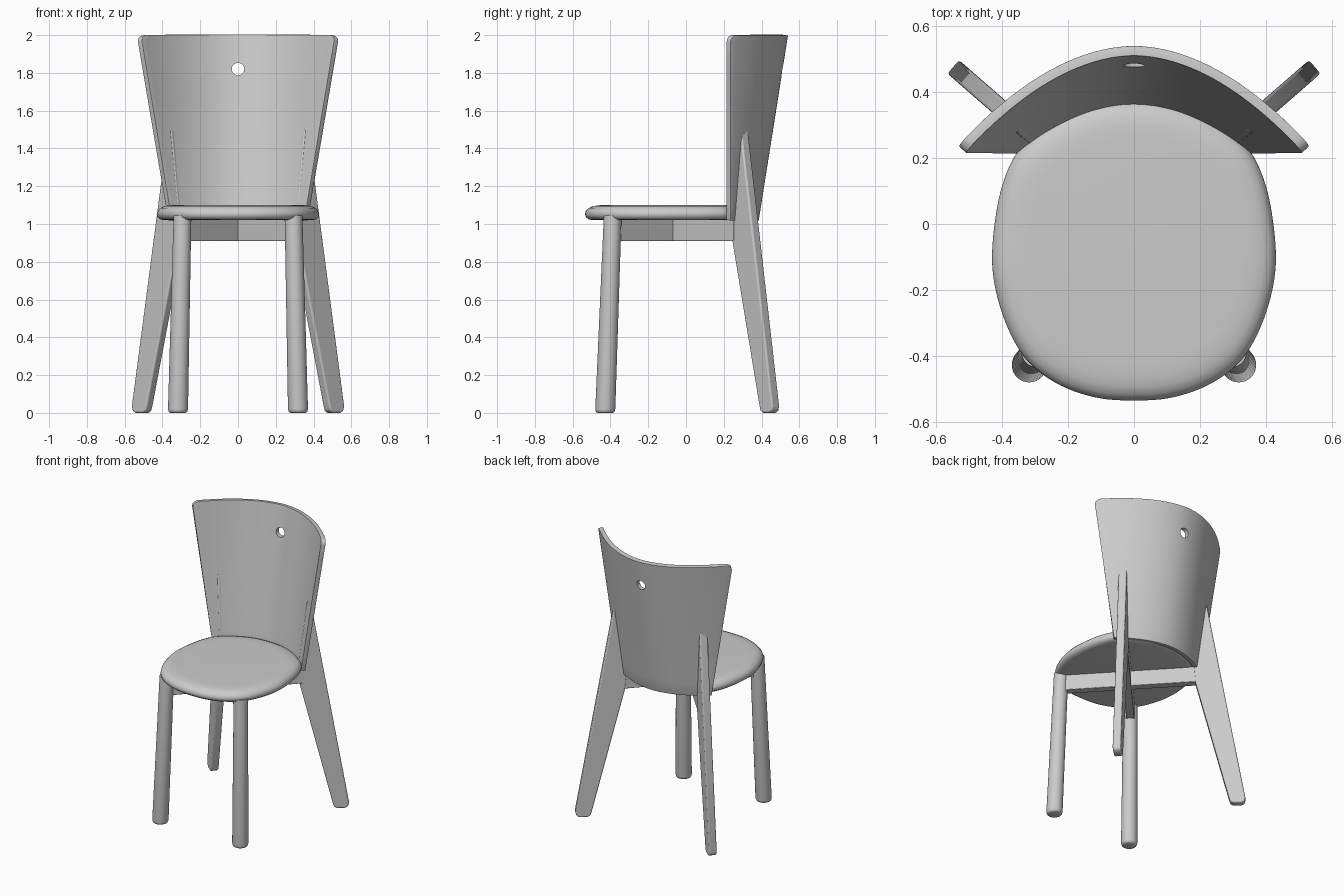
import bpy, bmesh, math
from mathutils import Vector

if "Cube" in bpy.data.objects:
    bpy.data.objects.remove(bpy.data.objects["Cube"])


def finish(name, bm, bevel=0.0, segments=3, angle=35):
    bmesh.ops.recalc_face_normals(bm, faces=bm.faces)
    mesh = bpy.data.meshes.new(name)
    bm.to_mesh(mesh)
    bm.free()
    ob = bpy.data.objects.new(name, mesh)
    bpy.context.collection.objects.link(ob)
    if bevel:
        add_bevel(ob, bevel, segments)
    smooth(ob, angle)
    return ob


def add_bevel(ob, width, segments):
    m = ob.modifiers.new("rounded_edges", 'BEVEL')
    m.width = width
    m.segments = segments
    m.limit_method = 'ANGLE'
    m.angle_limit = math.radians(40)


def smooth(ob, angle):
    bpy.ops.object.select_all(action='DESELECT')
    ob.select_set(True)
    bpy.context.view_layer.objects.active = ob
    bpy.ops.object.shade_smooth_by_angle(angle=math.radians(angle))


def loft(rings):
    """Skin a stack of closed rings and cap both ends."""
    bm = bmesh.new()
    rows = [[bm.verts.new(p) for p in ring] for ring in rings]
    n = len(rows[0])
    for a, b in zip(rows, rows[1:]):
        for i in range(n):
            j = (i + 1) % n
            bm.faces.new((a[i], a[j], b[j], b[i]))
    bm.faces.new(rows[0][::-1])
    bm.faces.new(rows[-1])
    return bm


def closed_spline(pts, steps=6):
    """Catmull-Rom curve through a closed list of points."""
    out, n = [], len(pts)
    for i in range(n):
        p0, p1, p2, p3 = (Vector(pts[(i + k) % n]) for k in (-1, 0, 1, 2))
        for s in range(steps):
            t = s / steps
            out.append(0.5 * (2 * p1 + (p2 - p0) * t + (2 * p0 - 5 * p1 + 4 * p2 - p3) * t * t
                              + (3 * p1 - p0 - 3 * p2 + p3) * t ** 3))
    return out


# Seat: rounded outline lofted through a soft edge profile
half = [(0.12, -0.525), (0.24, -0.48), (0.335, -0.4), (0.4, -0.27), (0.43, -0.12),
        (0.415, 0.05), (0.38, 0.17), (0.33, 0.245), (0.24, 0.31), (0.12, 0.36)]
outline = closed_spline([(0, -0.535)] + half + [(0, 0.372)] + [(-x, y) for x, y in reversed(half)])
edge = [(0.045, 1.02), (0.02, 1.024), (0.005, 1.036), (0, 1.052), (0.004, 1.068),
        (0.018, 1.084), (0.04, 1.094), (0.07, 1.099), (0.11, 1.101)]
mid = Vector((0, -0.08))
finish("seat", loft([[(*(mid + (p - mid) * (1 - inset / 0.44)), z) for p in outline]
                     for inset, z in edge]))

# Backrest: flaring curved panel with rounded top corners
Z0, Z1, R = 1.02, 2.0, 0.035
heights = [Z0 + (Z1 - R - Z0) * i / 10 for i in range(11)]
heights += [Z1 - R + R * math.sin(math.radians(a)) for a in (25, 45, 62, 77, 90)]
N = 40
bm = bmesh.new()
rows = []
for z in heights:
    t = (z - Z0) / (Z1 - Z0)
    w = 0.36 + 0.165 * t
    centre = 0.37 + 0.155 * t
    over = max(0, z - (Z1 - R))
    cut = R - math.sqrt(max(0, R * R - over * over))
    row = []
    for i in range(N + 1):
        u = (2 * i / N - 1) * (w - cut) / w
        row.append(bm.verts.new((u * w, centre - (centre - 0.225) * abs(u) ** 1.9, z)))
    rows.append(row)
for a, b in zip(rows, rows[1:]):
    for i in range(N):
        bm.faces.new((a[i], a[i + 1], b[i + 1], b[i]))
back = finish("backrest", bm)
m = back.modifiers.new("thickness", 'SOLIDIFY')
m.thickness = 0.03
m.offset = 0
add_bevel(back, 0.009, 3)

# Round hole through the backrest, then bake the panel and drop the cutter
cb = loft([[(0.033 * math.cos(a), y, 1.82 + 0.033 * math.sin(a))
            for a in (2 * math.pi * k / 32 for k in range(32))] for y in (0.3, 0.7)])
cutter = finish("hole_cutter", cb)
cutter.hide_render = True
m = back.modifiers.new("hole", 'BOOLEAN')
m.operation = 'DIFFERENCE'
m.solver = 'EXACT'
m.object = cutter
bpy.context.view_layer.update()
baked = bpy.data.meshes.new_from_object(back.evaluated_get(bpy.context.evaluated_depsgraph_get()))
back.modifiers.clear()
back.data = baked
bpy.data.objects.remove(cutter)
smooth(back, 35)

# Tapered rear leg plate profile: distance outwards, height
leg_profile = [(0.645, 0), (0.7, 0), (0.72, 0.012), (0.726, 0.035), (0.472, 1.5), (0.448, 1.5),
               (0.4, 1.1), (0.392, 1.0), (0.4, 0.91), (0.618, 0.04), (0.626, 0.012)]
T = 0.054
ang = math.radians(41)

for side, sx in (("right", 1), ("left", -1)):
    # Rear leg: flat plate splayed diagonally
    d = Vector((sx * math.cos(ang), math.sin(ang), 0))
    n = Vector((-d.y, d.x, 0))
    finish(f"rear_leg_{side}", loft([[d * s + n * k + Vector((0, 0, z)) for s, z in leg_profile]
                                     for k in (-T / 2, T / 2)]), bevel=0.009)

    # Front leg: slightly splayed round bar with a rounded foot
    foot, top = Vector((sx * 0.318, -0.428)), Vector((sx * 0.294, -0.388))
    rings = []
    for z, r in ((0, 0.04), (0.004, 0.047), (0.012, 0.051), (0.022, 0.053), (1.045, 0.047)):
        c = foot.lerp(top, z / 1.045)
        rings.append([(c.x + r * math.cos(a), c.y + r * math.sin(a), z)
                      for a in (2 * math.pi * k / 32 for k in range(32))])
    finish(f"front_leg_{side}", loft(rings), angle=50)

    # Diagonal rail from the rear leg to the opposite front leg
    a, b = Vector((-sx * 0.294, -0.385, 0)), Vector((sx * 0.315, 0.272, 0))
    n = (b - a).normalized().cross(Vector((0, 0, 1))) * T / 2
    finish(f"seat_rail_{side}", loft([[p + Vector((0, 0, z)) for p in (a - n, b - n, b + n, a + n)]
                                      for z in (0.91, 1.025)]), bevel=0.004, segments=2)
